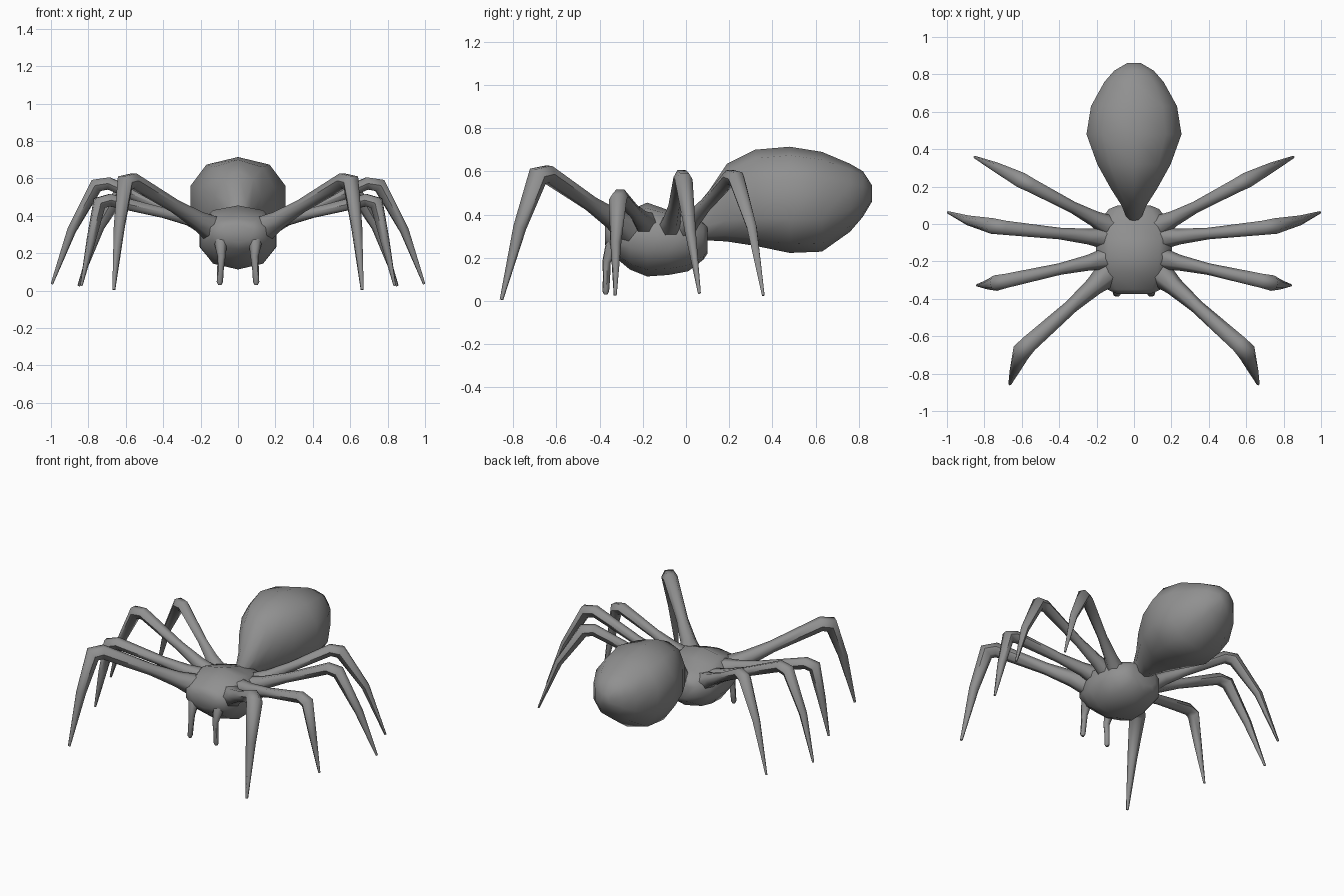
import bpy, bmesh, math
from mathutils import Vector

if "Cube" in bpy.data.objects:
    bpy.data.objects.remove(bpy.data.objects["Cube"])

grey = bpy.data.materials.new("dull grey")
grey.diffuse_color = (0.28, 0.28, 0.28, 1)
grey.use_nodes = True
grey.node_tree.nodes["Principled BSDF"].inputs["Base Color"].default_value = grey.diffuse_color


def skin(name, rings, angle=60):
    """Join a list of equal-sized point rings into a closed smooth tube."""
    bm = bmesh.new()
    loops = [[bm.verts.new(p) for p in ring] for ring in rings]
    n = len(loops[0])
    for a, b in zip(loops, loops[1:]):
        for i in range(n):
            j = (i + 1) % n
            bm.faces.new((a[i], a[j], b[j], b[i]))
    bm.faces.new(loops[0][::-1])
    bm.faces.new(loops[-1])
    bmesh.ops.recalc_face_normals(bm, faces=bm.faces)
    mesh = bpy.data.meshes.new(name)
    bm.to_mesh(mesh)
    bm.free()
    mesh.materials.append(grey)
    obj = bpy.data.objects.new(name, mesh)
    bpy.context.collection.objects.link(obj)
    bpy.ops.object.select_all(action='DESELECT')
    obj.select_set(True)
    bpy.context.view_layer.objects.active = obj
    bpy.ops.object.shade_smooth_by_angle(angle=math.radians(angle))
    return obj


def limb(name, path, radii, sides=6):
    """Tapered tube along a path, with its mirror image on the other side."""
    pts = [Vector(p) for p in path]
    outward = pts[-1] - pts[0]
    side = Vector((-outward.y, outward.x, 0)).normalized()
    rings = []
    for i, (p, r) in enumerate(zip(pts, radii)):
        t0 = (p - pts[max(i - 1, 0)]).normalized()
        t1 = (pts[min(i + 1, len(pts) - 1)] - p).normalized()
        t = (t0 + t1).normalized()
        u = (side - t * side.dot(t)).normalized()
        v = t.cross(u)
        rings.append([p + r * (u * math.cos(a) + v * math.sin(a))
                      for a in (2 * math.pi * k / sides for k in range(sides))])
    skin("left_" + name, rings)
    skin("right_" + name, [[(-q.x, q.y, q.z) for q in ring] for ring in rings])


def body(name, sections, sides, power):
    """Loft of rounded sections: y, half width, bottom, widest height, top."""
    rings = []
    for y, w, bottom, mid, top in sections:
        ring = []
        for k in range(sides):
            a = 2 * math.pi * k / sides + math.pi / 2
            c, s = math.cos(a), math.sin(a)
            x = w * math.copysign(abs(c) ** power, c)
            h = (top - mid) if s > 0 else (mid - bottom)
            ring.append((x, y, mid + h * math.copysign(abs(s) ** power, s)))
        rings.append(ring)
    return skin(name, rings)


# Big tapered abdomen
body("abdomen", [
    (0.02, 0.035, 0.29, 0.34, 0.39),
    (0.10, 0.070, 0.28, 0.39, 0.50),
    (0.19, 0.130, 0.275, 0.43, 0.635),
    (0.32, 0.205, 0.255, 0.46, 0.70),
    (0.48, 0.265, 0.222, 0.47, 0.714),
    (0.63, 0.240, 0.228, 0.47, 0.69),
    (0.76, 0.165, 0.32, 0.48, 0.635),
    (0.82, 0.110, 0.39, 0.49, 0.60),
    (0.862, 0.035, 0.46, 0.50, 0.535),
], 10, 0.85)

# Head and thorax in one rounded mass
body("thorax", [
    (-0.375, 0.090, 0.26, 0.31, 0.35),
    (-0.35, 0.150, 0.22, 0.31, 0.385),
    (-0.26, 0.195, 0.145, 0.31, 0.42),
    (-0.18, 0.210, 0.113, 0.30, 0.455),
    (-0.08, 0.215, 0.12, 0.30, 0.42),
    (0.01, 0.195, 0.137, 0.30, 0.39),
    (0.08, 0.140, 0.19, 0.29, 0.37),
    (0.10, 0.090, 0.22, 0.29, 0.35),
], 10, 0.85)

# Four pairs of jointed legs: root, knee, shin, tip
legs = {
    "front_leg": ((0.12, -0.25, 0.32), (0.60, -0.675, 0.61),
                  (0.635, -0.77, 0.34), (0.664, -0.855, 0.005), 1.2),
    "second_leg": ((0.12, -0.18, 0.35), (0.735, -0.315, 0.495),
                   (0.785, -0.325, 0.27), (0.838, -0.328, 0.025), 1.0),
    "third_leg": ((0.12, -0.08, 0.32), (0.74, -0.015, 0.595),
                  (0.89, 0.02, 0.32), (0.995, 0.062, 0.035), 1.0),
    "rear_leg": ((0.12, -0.02, 0.32), (0.585, 0.225, 0.595),
                 (0.74, 0.305, 0.34), (0.852, 0.358, 0.025), 1.0),
}
for name, (root, knee, shin, tip, s) in legs.items():
    root, knee, shin, tip = map(Vector, (root, knee, shin, tip))
    path = [root, root.lerp(knee, 0.2), root.lerp(knee, 0.45),
            root.lerp(knee, 0.92), knee.lerp(shin, 0.12), shin, tip]
    limb(name, path, [r * s for r in
                      (0.065, 0.042, 0.031, 0.038, 0.042, 0.026, 0.007)])

# Short feelers hanging below the face
limb("feeler", [(0.085, -0.29, 0.31), (0.092, -0.345, 0.25), (0.088, -0.368, 0.18),
                (0.094, -0.368, 0.11), (0.097, -0.372, 0.045), (0.097, -0.372, 0.03)],
     [0.055, 0.034, 0.021, 0.018, 0.017, 0.009])
